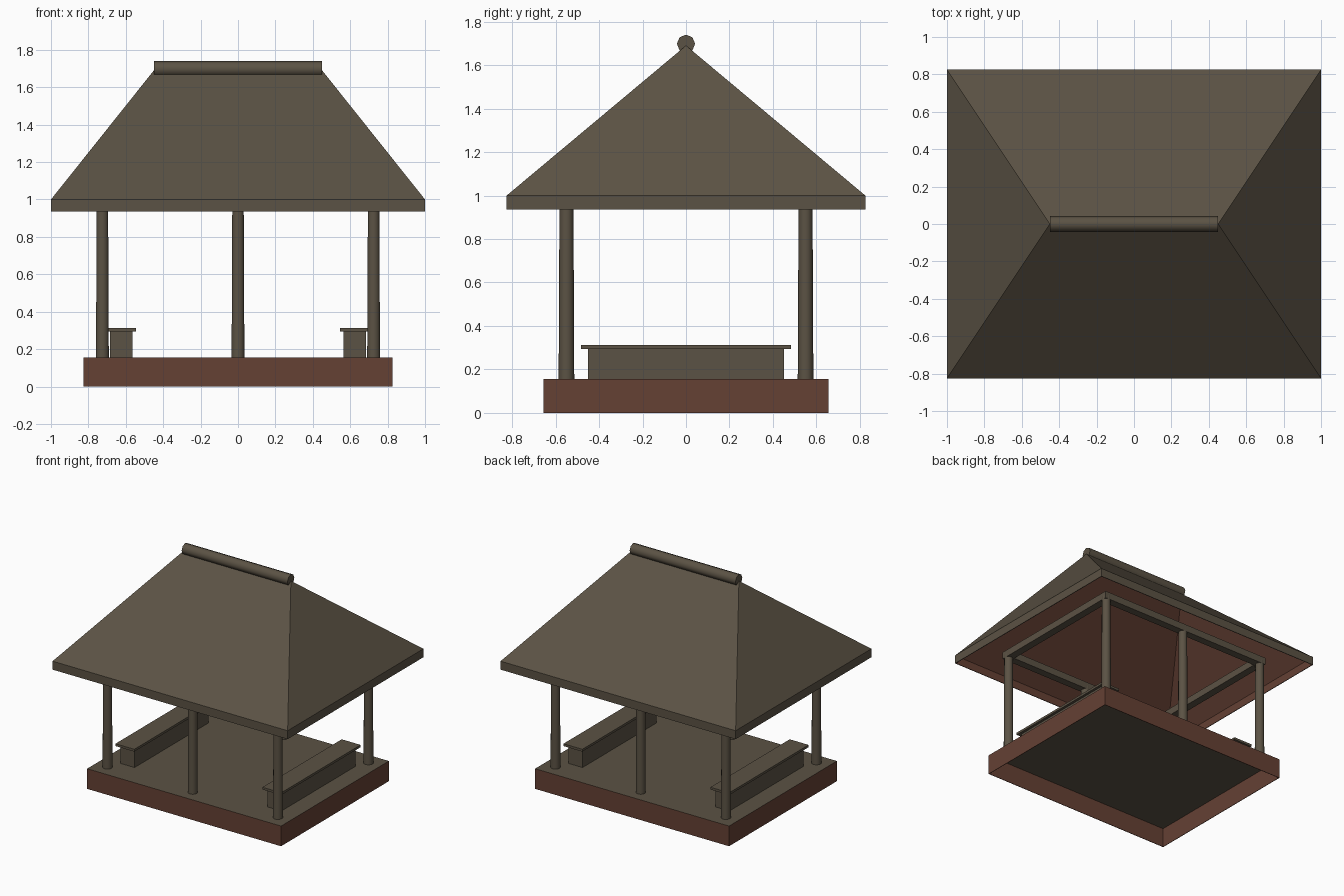
import bpy
import bmesh
from math import pi, radians

cube = bpy.data.objects.get("Cube")
if cube:
    bpy.data.objects.remove(cube, do_unlink=True)


def material(name, rgb):
    m = bpy.data.materials.new(name)
    m.use_nodes = True
    m.diffuse_color = (*rgb, 1)
    m.node_tree.nodes["Principled BSDF"].inputs["Base Color"].default_value = (*rgb, 1)
    return m


WOOD = material("weathered_wood", (0.105, 0.085, 0.058))
BROWN = material("red_brown", (0.130, 0.052, 0.034))


def finish(name, bm, mats):
    mesh = bpy.data.meshes.new(name)
    bm.to_mesh(mesh)
    bm.free()
    for m in mats:
        mesh.materials.append(m)
    ob = bpy.data.objects.new(name, mesh)
    bpy.context.collection.objects.link(ob)
    return ob


def box(name, x, y, z, mat=WOOD):
    """Box between (low, high) pairs on each axis."""
    bm = bmesh.new()
    bmesh.ops.create_cube(bm, size=1)
    for v in bm.verts:
        v.co = [pair[0] if c < 0 else pair[1] for c, pair in zip(v.co, (x, y, z))]
    return finish(name, bm, [mat])


def rod(name, r1, r2, length, location, rotation=(0, 0, 0), sides=8):
    bpy.ops.mesh.primitive_cone_add(vertices=sides, radius1=r1, radius2=r2, depth=length,
                                    location=location, rotation=rotation)
    ob = bpy.context.object
    ob.name = name
    ob.data.materials.append(WOOD)
    bpy.ops.object.shade_smooth_by_angle(angle=radians(50))
    return ob


def ring(bm, hx, hy, z):
    return [bm.verts.new((sx * hx, sy * hy, z))
            for sx, sy in ((-1, -1), (1, -1), (1, 1), (-1, 1))]


def walls(bm, low, high):
    for i in range(4):
        j = (i + 1) % 4
        bm.faces.new((low[i], low[j], high[j], high[i]))


def thicken(ob, thickness, inner_material=0):
    mod = ob.modifiers.new("Thickness", 'SOLIDIFY')
    mod.thickness = thickness
    mod.offset = -1
    mod.use_even_offset = True
    mod.material_offset = inner_material


FLOOR = 0.155
POST_X, POST_Y = 0.725, 0.55

# Plinth: open underneath, brown skirt with a wooden floor
bm = bmesh.new()
low, high = ring(bm, 0.825, 0.655, 0), ring(bm, 0.825, 0.655, FLOOR)
walls(bm, low, high)
bm.faces.new(high).material_index = 1
thicken(finish("plinth", bm, [BROWN, WOOD]), 0.004)

# Hollow hipped roof with a fascia, brown on the inside
bm = bmesh.new()
low, eave = ring(bm, 1, 0.825, 0.935), ring(bm, 1, 0.825, 1.0)
walls(bm, low, eave)
left, right = [bm.verts.new((x, 0, 1.69)) for x in (-0.45, 0.45)]
bm.faces.new((eave[0], eave[1], right, left))
bm.faces.new((eave[1], eave[2], right))
bm.faces.new((eave[2], eave[3], left, right))
bm.faces.new((eave[3], eave[0], left))
thicken(finish("roof", bm, [WOOD, BROWN]), 0.005, 1)

# Ridge log
rod("ridge_log", 0.042, 0.042, 0.9, (0, 0, 1.698), (0, pi / 2, 0))

# Posts: three along the front and three along the back
for y, side in ((-POST_Y, "front"), (POST_Y, "back")):
    for x, place in ((-POST_X, "right"), (0, "middle"), (POST_X, "left")):
        rod(f"{side}_{place}_post", 0.036, 0.032, 0.83, (x, y, FLOOR + 0.415), sides=10)

# Beams joining the post tops
W = 0.03
BEAM_Z = (0.955, 1.01)
for s, side in ((-1, "front"), (1, "back")):
    y = s * POST_Y
    box(f"{side}_beam", (-POST_X - W, POST_X + W), (y - W, y + W), BEAM_Z)
for s, side in ((-1, "right"), (1, "left")):
    x = s * POST_X
    box(f"{side}_beam", (x - W, x + W), (W - POST_Y, POST_Y - W), BEAM_Z)

    # Benches along the two ends
    cx = s * 0.625
    box(f"{side}_bench_base", (cx - 0.06, cx + 0.06), (-0.45, 0.45), (FLOOR, 0.295))
    box(f"{side}_bench_seat", (cx - 0.08, cx + 0.08), (-0.482, 0.482), (0.295, 0.313))
